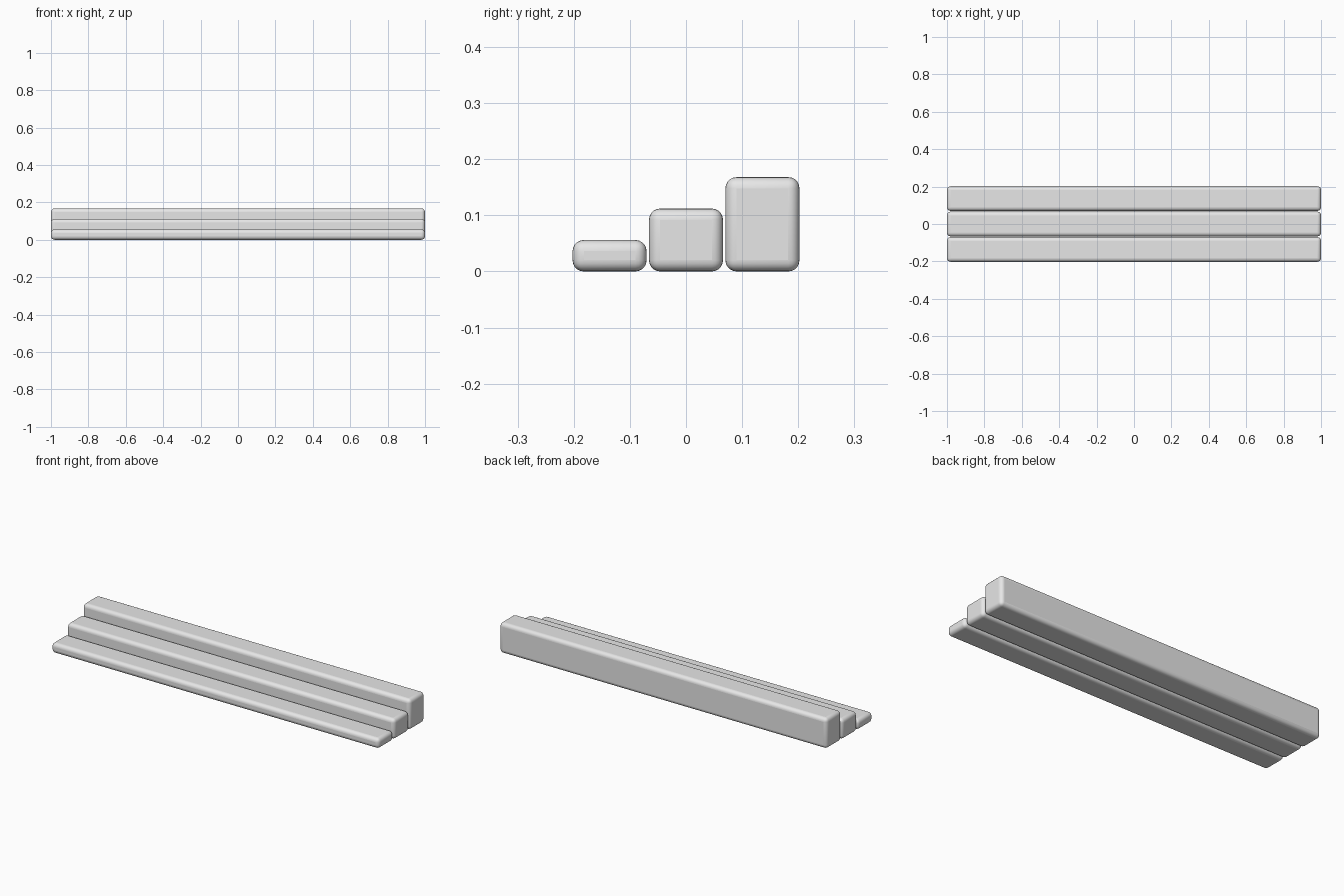
import bpy

LENGTH, DEPTH, PITCH = 2.0, 0.132, 0.1362
RISE, RADIUS = 0.056, 0.02

cube = bpy.data.objects.get("Cube")
if cube:
    bpy.data.objects.remove(cube, do_unlink=True)

# Plain grey for the whole flight
grey = bpy.data.materials.new("light_grey")
grey.use_nodes = True
colour = (0.8, 0.8, 0.8, 1)
grey.diffuse_color = colour
grey.node_tree.nodes["Principled BSDF"].inputs["Base Color"].default_value = colour


def rounded_step(name, y, height):
    """A long block standing on the ground with rounded edges."""
    bpy.ops.mesh.primitive_cube_add(size=1, location=(0, y, height / 2))
    step = bpy.context.object
    step.name = name
    step.scale = (LENGTH, DEPTH, height)
    bpy.ops.object.transform_apply(location=False, rotation=False, scale=True)
    step.data.materials.append(grey)
    bevel = step.modifiers.new("rounded_edges", 'BEVEL')
    bevel.width = RADIUS
    bevel.segments = 5
    bpy.ops.object.shade_smooth_by_angle()


# Three steps rising towards the back
for i, name in enumerate(("lower_step", "middle_step", "upper_step")):
    rounded_step(name, (i - 1) * PITCH, (i + 1) * RISE)
